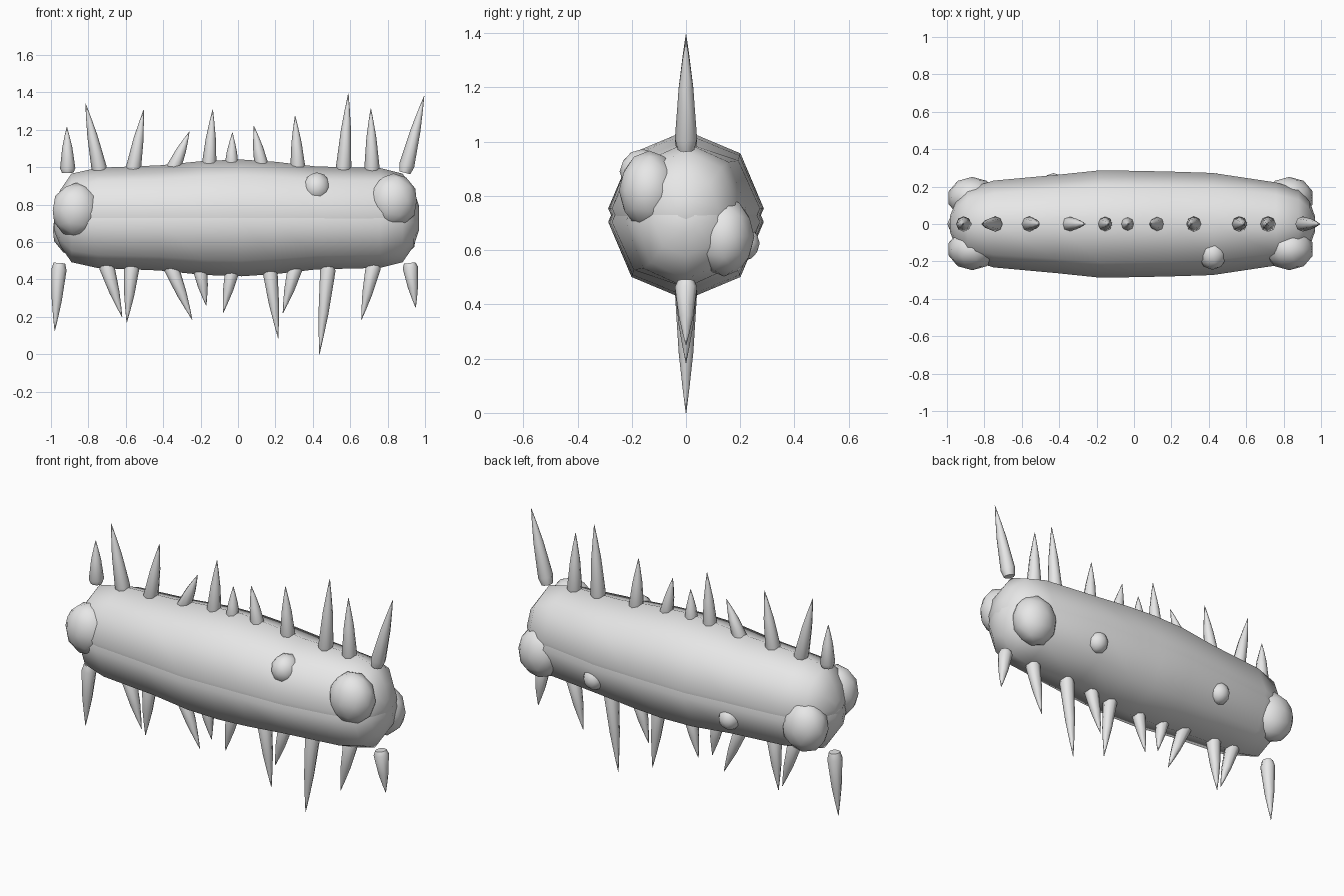
import bpy, bmesh, math
from mathutils import Vector

cube = bpy.data.objects.get("Cube")
if cube:
    bpy.data.objects.remove(cube, do_unlink=True)

grey = bpy.data.materials.new("light_grey")
grey.use_nodes = True
grey.diffuse_color = (0.8, 0.8, 0.8, 1)
grey.node_tree.nodes["Principled BSDF"].inputs["Base Color"].default_value = (0.8, 0.8, 0.8, 1)


def finish(bm, name, angle):
    """Turn a bmesh into a smooth shaded grey object."""
    bmesh.ops.recalc_face_normals(bm, faces=bm.faces)
    mesh = bpy.data.meshes.new(name)
    bm.to_mesh(mesh)
    bm.free()
    mesh.materials.append(grey)
    obj = bpy.data.objects.new(name, mesh)
    bpy.context.collection.objects.link(obj)
    bpy.ops.object.select_all(action="DESELECT")
    obj.select_set(True)
    bpy.context.view_layer.objects.active = obj
    bpy.ops.object.shade_smooth_by_angle(angle=math.radians(angle))
    return obj


def loft(name, sections, u, v, angle, sides=8):
    """Skin rings given as (centre, radius along u, radius along v)."""
    bm = bmesh.new()
    rings = []
    for centre, ru, rv in sections:
        rings.append([bm.verts.new(centre + u * ru * math.cos(a) + v * rv * math.sin(a))
                      for a in (2 * math.pi * i / sides for i in range(sides))])
    for a, b in zip(rings, rings[1:]):
        for i in range(sides):
            j = (i + 1) % sides
            bm.faces.new((a[i], a[j], b[j], b[i]))
    bm.faces.new(rings[0])
    bm.faces.new(rings[-1])
    return finish(bm, name, angle)


Y, Z = Vector((0, 1, 0)), Vector((0, 0, 1))

# Body: two overlapping eight-sided shells, (x, half width, half height)
profile = [(-0.985, 0.04, 0.04), (-0.95, 0.125, 0.125), (-0.89, 0.19, 0.212),
           (-0.75, 0.232, 0.243), (-0.42, 0.262, 0.256), (-0.18, 0.287, 0.28),
           (0.02, 0.284, 0.287), (0.2, 0.28, 0.275), (0.42, 0.273, 0.25),
           (0.76, 0.222, 0.242), (0.88, 0.185, 0.212), (0.94, 0.12, 0.125),
           (0.968, 0.04, 0.04)]
for name, height in (("upper_body", 0.754), ("lower_body", 0.704)):
    loft(name, [(Vector((x, 0, height)), w, h) for x, w, h in profile], Y, Z, 60)


def ball(name, place, size):
    bm = bmesh.new()
    bmesh.ops.create_icosphere(bm, subdivisions=2, radius=1)
    bmesh.ops.scale(bm, vec=size, verts=bm.verts)
    bmesh.ops.translate(bm, vec=place, verts=bm.verts)
    finish(bm, name, 60)


# Eyes at the four corners
for name, x, y, z in (("front_left_eye", 0.83, -0.135, 0.82),
                      ("front_right_eye", -0.865, -0.135, 0.77),
                      ("back_left_eye", 0.83, 0.14, 0.65),
                      ("back_right_eye", -0.865, 0.14, 0.67)):
    ball(name, (x, y, z), (0.132, 0.112, 0.147))

# Small warts on the flanks
ball("front_wart", (0.42, -0.16, 0.89), (0.077, 0.085, 0.083))
for name, x in (("back_left_wart", 0.44), ("back_right_wart", -0.43)):
    ball(name, (x, 0.212, 0.625), (0.06, 0.06, 0.065))


def spike(name, base, tip, radius):
    base, tip = Vector(base), Vector(tip)
    side = (tip - base).cross(Y).normalized()
    shape = [(0, 0.75), (0.1, 1), (0.55, 0.66), (0.8, 0.33), (1, 0.03)]
    loft(name, [(base.lerp(tip, t), radius * r, radius * r) for t, r in shape], side, Y, 60)


# Spikes along the back and belly: (base x, tip x, tip z)
top = [(-0.91, -0.915, 1.215), (-0.735, -0.815, 1.34), (-0.565, -0.505, 1.305),
       (-0.36, -0.26, 1.19), (-0.158, -0.135, 1.31), (-0.036, -0.03, 1.185),
       (0.135, 0.085, 1.22), (0.322, 0.305, 1.275), (0.562, 0.59, 1.395),
       (0.717, 0.71, 1.315), (0.892, 0.995, 1.38)]
bottom = [(-0.955, -0.98, 0.125), (-0.71, -0.62, 0.2), (-0.565, -0.595, 0.17),
          (-0.37, -0.245, 0.185), (-0.21, -0.17, 0.26), (-0.02, -0.08, 0.22),
          (0.165, 0.215, 0.085), (0.315, 0.24, 0.22), (0.485, 0.435, 0),
          (0.73, 0.66, 0.185), (0.918, 0.95, 0.25)]
for label, row, end_z, root_z in (("top_spike", top, 0.97, 0.96),
                                  ("bottom_spike", bottom, 0.488, 0.495)):
    for i, (bx, tx, tz) in enumerate(row):
        z = end_z if i in (0, len(row) - 1) else root_z
        spike(f"{label}_{i + 1}", (bx, 0, z), (tx, 0, tz), 0.041)
